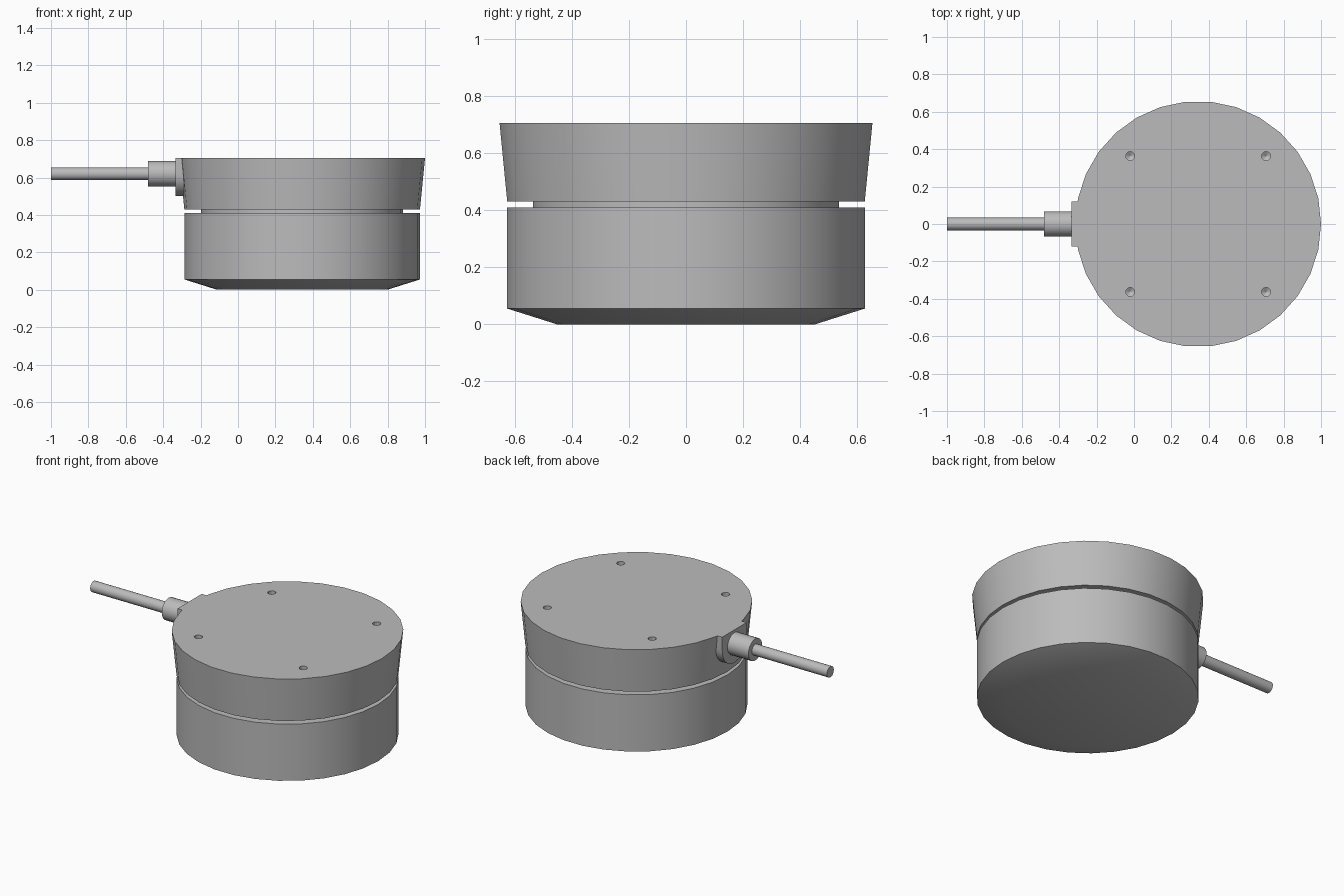
import bpy, bmesh, math
from mathutils import Matrix, Vector

cube = bpy.data.objects.get("Cube")
if cube:
    bpy.data.objects.remove(cube, do_unlink=True)

grey = bpy.data.materials.new("plain grey")
grey.use_nodes = True
grey.diffuse_color = (0.5, 0.5, 0.5, 1)
grey.node_tree.nodes["Principled BSDF"].inputs["Base Color"].default_value = (0.5, 0.5, 0.5, 1)

CX = 0.343      # axis of the round body
TOP = 0.705     # height of the top face
CABLE_Z = 0.62  # height of the cable axis


def add_object(name, bm):
    bmesh.ops.recalc_face_normals(bm, faces=bm.faces)
    mesh = bpy.data.meshes.new(name)
    bm.to_mesh(mesh)
    bm.free()
    mesh.materials.append(grey)
    obj = bpy.data.objects.new(name, mesh)
    bpy.context.collection.objects.link(obj)
    return obj


def lathe(name, profile, sides, matrix):
    """Turn (radius, height) pairs into a capped solid around local z."""
    bm = bmesh.new()
    rings = []
    for r, z in profile:
        rings.append([bm.verts.new((r * math.cos(a), r * math.sin(a), z))
                      for a in (math.tau * i / sides for i in range(sides))])
    for low, high in zip(rings, rings[1:]):
        for i in range(sides):
            j = (i + 1) % sides
            bm.faces.new((low[i], low[j], high[j], high[i]))
    bm.faces.new(rings[0][::-1])
    bm.faces.new(rings[-1])
    bm.transform(matrix)
    return add_object(name, bm)


def boolean(target, other, operation):
    mod = target.modifiers.new(operation.lower(), "BOOLEAN")
    mod.operation, mod.solver, mod.object = operation, "EXACT", other
    bpy.context.view_layer.objects.active = target
    bpy.ops.object.modifier_apply(modifier=mod.name)
    bpy.data.objects.remove(other, do_unlink=True)


# Round body with a chamfered base, a groove and a flared upper half
body = lathe("body", [(0.455, 0), (0.63, 0.055), (0.63, 0.41), (0.54, 0.41),
                      (0.54, 0.43), (0.63, 0.43), (0.657, TOP)],
             30, Matrix.Translation((CX, 0, 0)))

# U-shaped mounting pad, merged into the body
bm = bmesh.new()
outline = [(0.12, TOP), (-0.12, TOP)]
outline += [(-0.12 * math.cos(a), CABLE_Z - 0.12 * math.sin(a))
            for a in (math.pi * i / 16 for i in range(17))]
face = bm.faces.new([bm.verts.new((-0.335, y, z)) for y, z in outline])
side = bmesh.ops.extrude_face_region(bm, geom=[face])["geom"]
bmesh.ops.translate(bm, vec=(0.2, 0, 0),
                    verts=[v for v in side if isinstance(v, bmesh.types.BMVert)])
boolean(body, add_object("cable_pad", bm), "UNION")

# Four drilled holes with pointed ends in the top
for sx in (-1, 1):
    for sy in (-1, 1):
        drill = lathe("drill", [(0.001, -0.075), (0.024, -0.06), (0.024, 0.05)], 12,
                      Matrix.Translation((CX + sx * 0.363, sy * 0.363, TOP)))
        boolean(body, drill, "DIFFERENCE")

# Cable gland and cable, pointing out to the side
outward = Matrix.Translation((0, 0, CABLE_Z)) @ Matrix.Rotation(-math.pi / 2, 4, "Y")
gland = lathe("cable_gland", [(0.068, 0.33), (0.068, 0.48)], 24, outward)
cable = lathe("cable", [(0.034, 0.47), (0.034, 1.0)], 20, outward)

# Smooth the round sides and keep the corners crisp
bpy.ops.object.select_all(action="DESELECT")
for obj in (body, gland, cable):
    obj.select_set(True)
bpy.context.view_layer.objects.active = body
bpy.ops.object.shade_smooth_by_angle(angle=math.radians(30))
